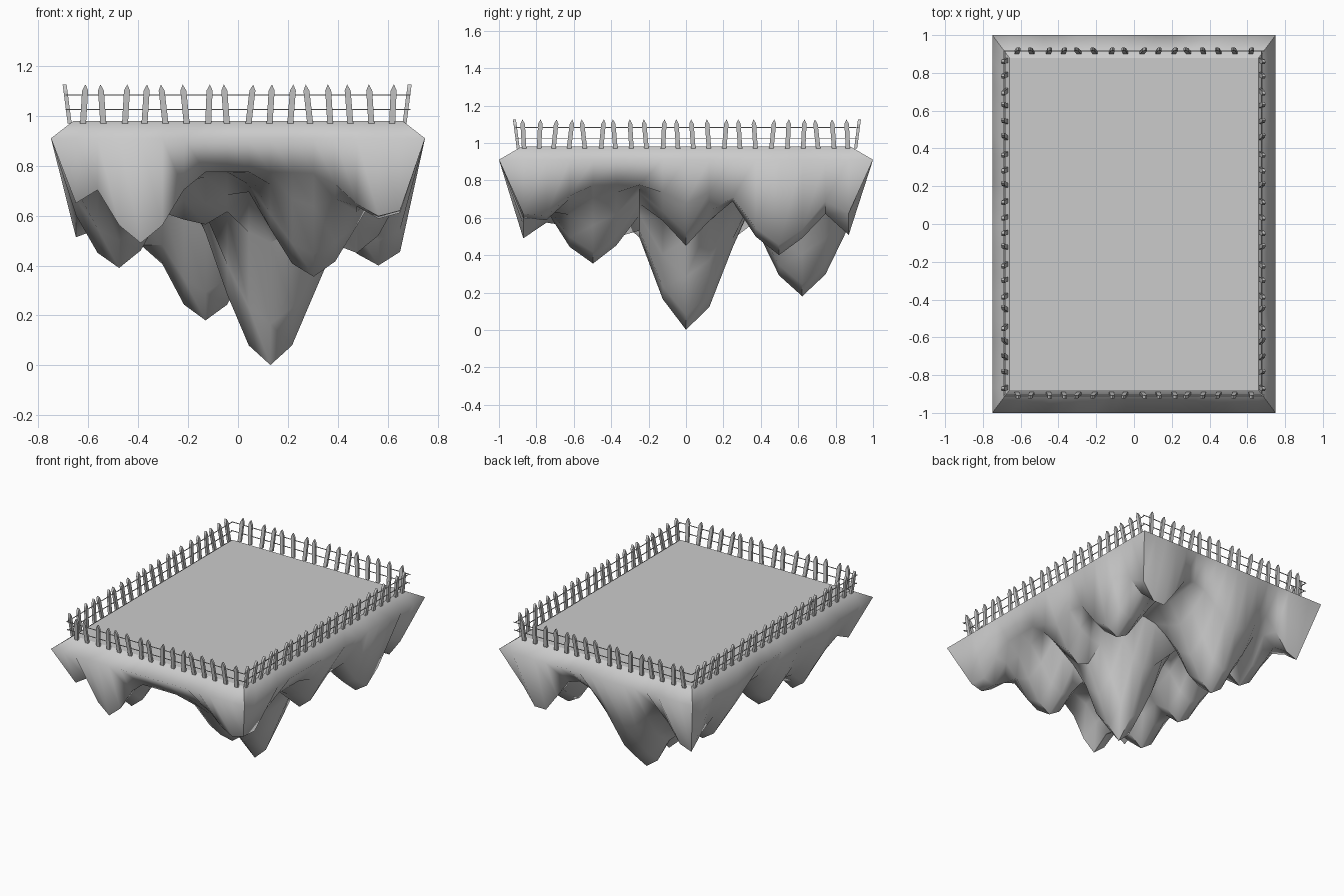
import bpy, bmesh, math, random
from mathutils import Vector, Matrix

if "Cube" in bpy.data.objects:
    bpy.data.objects.remove(bpy.data.objects["Cube"])

BASE = 0.775   # flat ceiling of the rocky underside

# hanging rock lobes: x, y, tip z, radius x, radius y
LOBES = [
    (.13, .01, 0, .42, .44), (-.13, .62, .18, .41, .43),
    (.30, -.50, .355, .36, .40), (-.39, -.87, .49, .26, .34),
    (.58, -.80, .57, .30, .30), (.56, .50, .40, .36, .37),
    (.48, 0, .45, .27, .28), (-.48, .50, .42, .32, .36),
    (-.48, -.12, .42, .32, .34), (-.48, -.50, .39, .32, .34),
    (-.63, .87, .51, .28, .30), (.52, .87, .49, .27, .27),
    (-.65, -.87, .65, .13, .26), (-.15, -.35, .56, .32, .34),
]


def underside(x, y):
    s = 0
    for lx, ly, lz, rx, ry in LOBES:
        d = min(1, math.hypot((x - lx) / rx, (y - ly) / ry))
        s += ((BASE - lz) * (.5 + .5 * math.cos(math.pi * d))) ** 4
    return BASE - s ** .25


def finish(bm, name):
    me = bpy.data.meshes.new(name)
    bm.to_mesh(me)
    bm.free()
    ob = bpy.data.objects.new(name, me)
    bpy.context.collection.objects.link(ob)
    return ob


# island: rocky underside grid, sloping rim and flat top
xs = [-.75] + [-.65 + 1.3 * i / 15 for i in range(16)] + [.75]
ys = [-1] + [-.87 + 1.74 * j / 14 for j in range(15)] + [1]
nx, ny = len(xs) - 1, len(ys) - 1
bm = bmesh.new()
grid = []
for i, x in enumerate(xs):
    col = []
    for j, y in enumerate(ys):
        rim = i in (0, nx) or j in (0, ny)
        col.append(bm.verts.new((x, y, .91 if rim else underside(x, y))))
    grid.append(col)
for i in range(nx):
    for j in range(ny):
        bm.faces.new((grid[i][j], grid[i][j + 1], grid[i + 1][j + 1], grid[i + 1][j]))
sharp = []
for i, a in ((0, 1), (nx, nx - 1)):
    for j, b in ((0, 1), (ny, ny - 1)):
        sharp += bmesh.ops.connect_verts(bm, verts=[grid[i][j], grid[a][b]])['edges']
border = [e for e in bm.edges if e.is_boundary]
ext = bmesh.ops.extrude_edge_only(bm, edges=border)['geom']
for v in [g for g in ext if isinstance(g, bmesh.types.BMVert)]:
    v.co = (v.co.x * .66 / .75, v.co.y * .88, .98)
top_loop = [e for e in bm.edges if e.is_boundary]
bmesh.ops.contextual_create(bm, geom=top_loop)
bmesh.ops.recalc_face_normals(bm, faces=bm.faces)

# smooth rock, with crisp top outline, island corners and lower skirt edge
for f in bm.faces:
    f.smooth = True
corners = {grid[i][j] for i in (0, nx) for j in (0, ny)}
for e in bm.edges:
    zs = sorted(v.co.z for v in e.verts)
    corner_ridge = any(v in corners for v in e.verts) and zs[1] > .97
    if e in sharp or zs[0] > .97 or corner_ridge:
        e.smooth = False
    elif zs[1] < .9 and e.calc_face_angle(0) > math.radians(60):
        e.smooth = False
finish(bm, "floating_island")


# fence helpers: pointed picket and thin rail
def add_picket(bm, base, along, out):
    w, d, h = .012, .008, .158
    lean = random.choice((-1, 1)) * random.uniform(.04, .12)
    up = (Vector((0, 0, 1)) + along * lean + out * .13).normalized()
    prof = [(-w, 0), (w, 0), (w, h - .025), (0, h), (-w, h - .025)]
    rings = [[bm.verts.new(base + along * a + up * b + out * s * d) for a, b in prof]
             for s in (-1, 1)]
    for r in rings:
        bm.faces.new(r)
    for k in range(5):
        n = (k + 1) % 5
        bm.faces.new((rings[0][k], rings[0][n], rings[1][n], rings[1][k]))


def add_rail(bm, centre, size):
    m = Matrix.Translation(centre) @ Matrix.Diagonal((*size, 1))
    bmesh.ops.create_cube(bm, size=1, matrix=m)


# four fence sides: name, along, outward, offset, half length, picket count
X, Y = Vector((1, 0, 0)), Vector((0, 1, 0))
SIDES = [("front_fence", X, -Y, .897, .62, 16), ("back_fence", X, Y, .907, .62, 16),
         ("left_fence", Y, -X, .675, .87, 22), ("right_fence", Y, X, .668, .87, 22)]
for name, along, out, off, half, n in SIDES:
    random.seed(n)   # opposite sides share the same leaning pattern
    bm = bmesh.new()
    for k in range(n):
        t = -half + 2 * half * k / (n - 1) + random.uniform(-.005, .005)
        add_picket(bm, out * off + along * t + Vector((0, 0, .970)), along, out)
    length = 2 * half + (.14 if along == X else .08)
    for z, o in ((1.025, .007), (1.083, .013)):
        size = [.004 + abs(a) * length for a in along]
        add_rail(bm, out * (off + o) + Vector((0, 0, z)), size)
    bmesh.ops.recalc_face_normals(bm, faces=bm.faces)
    finish(bm, name)
